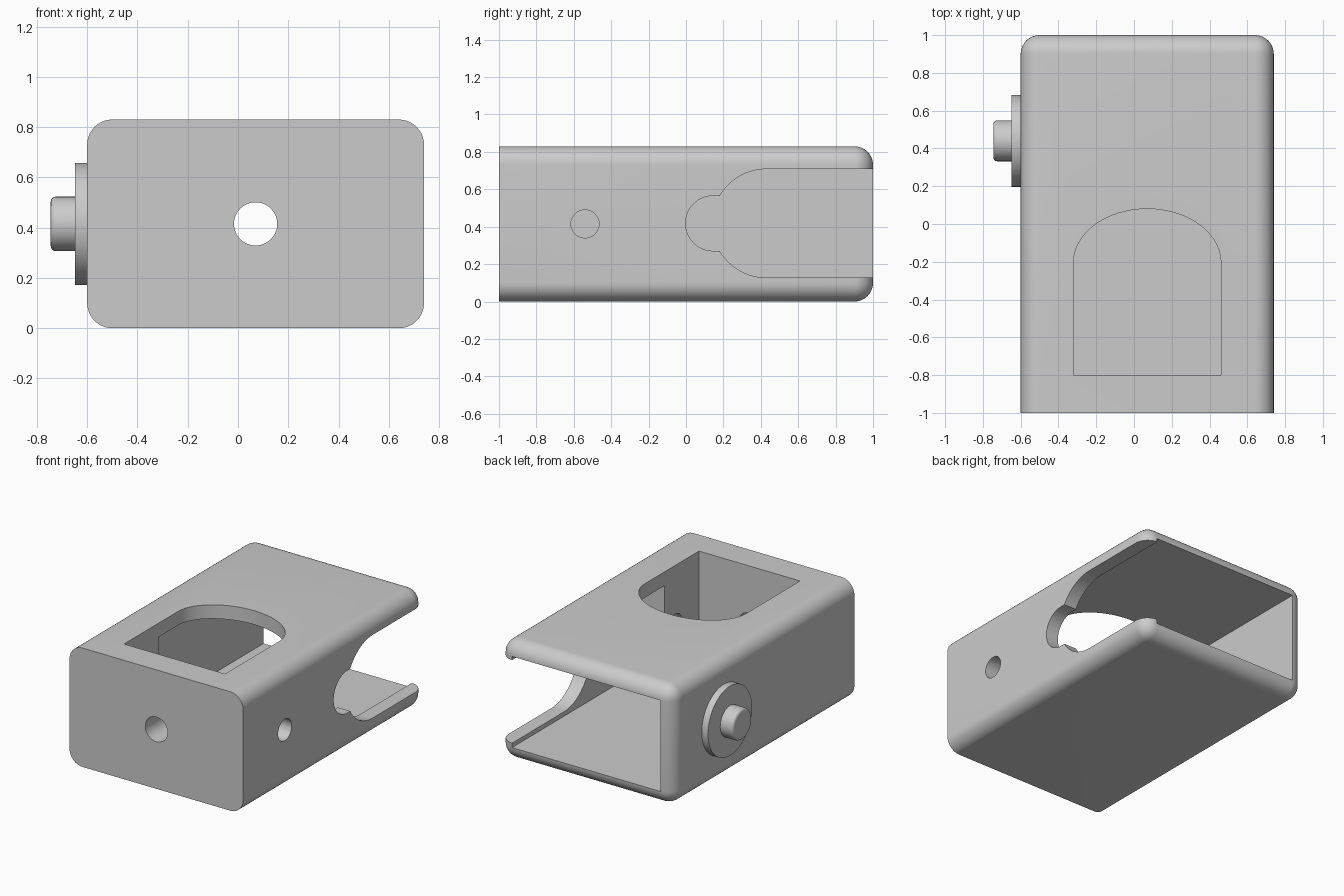
import bpy, bmesh
from math import pi, cos, sin
from mathutils import Matrix, Vector

if "Cube" in bpy.data.objects:
    bpy.data.objects.remove(bpy.data.objects["Cube"], do_unlink=True)

grey = bpy.data.materials.new("plain_grey")
grey.use_nodes = True
GREY = (0.6, 0.6, 0.6, 1)
grey.diffuse_color = GREY
grey.node_tree.nodes["Principled BSDF"].inputs["Base Color"].default_value = GREY

MID_Z = 0.415      # height of the axis shared by holes, notch and knob
MID_X = 0.07       # centre of the housing
WALL = 0.097


def make(name, bm):
    bmesh.ops.recalc_face_normals(bm, faces=bm.faces)
    mesh = bpy.data.meshes.new(name)
    bm.to_mesh(mesh)
    bm.free()
    mesh.materials.append(grey)
    obj = bpy.data.objects.new(name, mesh)
    bpy.context.collection.objects.link(obj)
    return obj


def box_mesh(lo, hi):
    lo, hi = Vector(lo), Vector(hi)
    bm = bmesh.new()
    bmesh.ops.create_cube(bm, size=1)
    for v in bm.verts:
        v.co = (lo + hi) / 2 + v.co * (hi - lo)
    return bm


def prism(name, points, depth):
    """Extrude a planar outline along the depth vector."""
    bm = bmesh.new()
    face = bm.faces.new([bm.verts.new(p) for p in points])
    top = bmesh.ops.extrude_face_region(bm, geom=[face])["geom"]
    bmesh.ops.translate(bm, vec=depth,
                        verts=[e for e in top if isinstance(e, bmesh.types.BMVert)])
    return make(name, bm)


def rod(name, start, end, radius, round_end=0):
    start, end = Vector(start), Vector(end)
    axis = end - start
    bm = bmesh.new()
    turn = axis.to_track_quat('Z', 'Y').to_matrix().to_4x4()
    bmesh.ops.create_cone(bm, cap_ends=True, segments=64, radius1=radius, radius2=radius,
                          depth=axis.length, matrix=Matrix.Translation((start + end) / 2) @ turn)
    if round_end:
        rim = [e for e in bm.edges if all((v.co - end).dot(axis) > -1e-5 for v in e.verts)]
        bmesh.ops.bevel(bm, geom=rim, offset=round_end, segments=5, profile=0.5, affect='EDGES')
    return make(name, bm)


def arc(a0, a1, ru, rv, cu, cv, steps=40):
    angles = [a0 + (a1 - a0) * i / steps for i in range(steps + 1)]
    return [(cu + ru * cos(a), cv + rv * sin(a)) for a in angles]


def cut(target, cutter):
    cutter.hide_render = True
    mod = target.modifiers.new("cut", 'BOOLEAN')
    mod.operation, mod.solver, mod.object = 'DIFFERENCE', 'EXACT', cutter
    bpy.context.view_layer.objects.active = target
    bpy.ops.object.modifier_apply(modifier=mod.name)
    bpy.data.objects.remove(cutter, do_unlink=True)


# Housing: rounded everywhere except around the flat front
bm = box_mesh((-0.6, -1, 0), (0.74, 1, 0.83))
edges = [e for e in bm.edges if max(v.co.y for v in e.verts) > 0]
bmesh.ops.bevel(bm, geom=edges, offset=0.1, segments=10, profile=0.5, affect='EDGES')
housing = make("housing", bm)

# Main cavity, open at the back
cut(housing, make("cavity", box_mesh((-0.6 + WALL, -0.42, WALL),
                                     (0.74 - WALL, 1.2, 0.83 - WALL))))

# Arched top window, sunk through the solid front block
arch = arc(0, pi, 0.39, 0.285, MID_X, -0.205)
outline = [(MID_X - 0.39, -0.8), (MID_X + 0.39, -0.8)] + arch
cut(housing, prism("window", [(x, y, WALL) for x, y in outline], (0, 0, 1)))

# Keyhole notch in the left wall: wide slot plus a small rounded slot
for name, radius, centre in (("wide_slot", 0.29, 0.43), ("small_slot", 0.147, 0.145)):
    end = 1.2 if radius > 0.2 else 0.5
    outline = arc(pi / 2, 3 * pi / 2, radius, radius, centre, MID_Z + 0.003)
    outline += [(end, outline[-1][1]), (end, outline[0][1])]
    cut(housing, prism(name, [(0.6, y, z) for y, z in outline], (0.4, 0, 0)))

# Round holes in the front and the left wall
cut(housing, rod("front_hole", (MID_X, -1.2, MID_Z), (MID_X, -0.7, MID_Z), 0.086))
cut(housing, rod("side_hole", (0.3, -0.54, MID_Z), (0.9, -0.54, MID_Z), 0.075))

# Knob on the right wall
disc = rod("knob_disc", (-0.59, 0.44, MID_Z), (-0.648, 0.44, MID_Z), 0.243)
button = rod("knob_button", (-0.64, 0.44, MID_Z), (-0.745, 0.44, MID_Z), 0.108, 0.02)

# Smooth curves, sharp corners
bpy.ops.object.select_all(action='DESELECT')
for obj in (housing, disc, button):
    obj.select_set(True)
bpy.context.view_layer.objects.active = housing
bpy.ops.object.shade_smooth_by_angle(angle=pi / 6)
